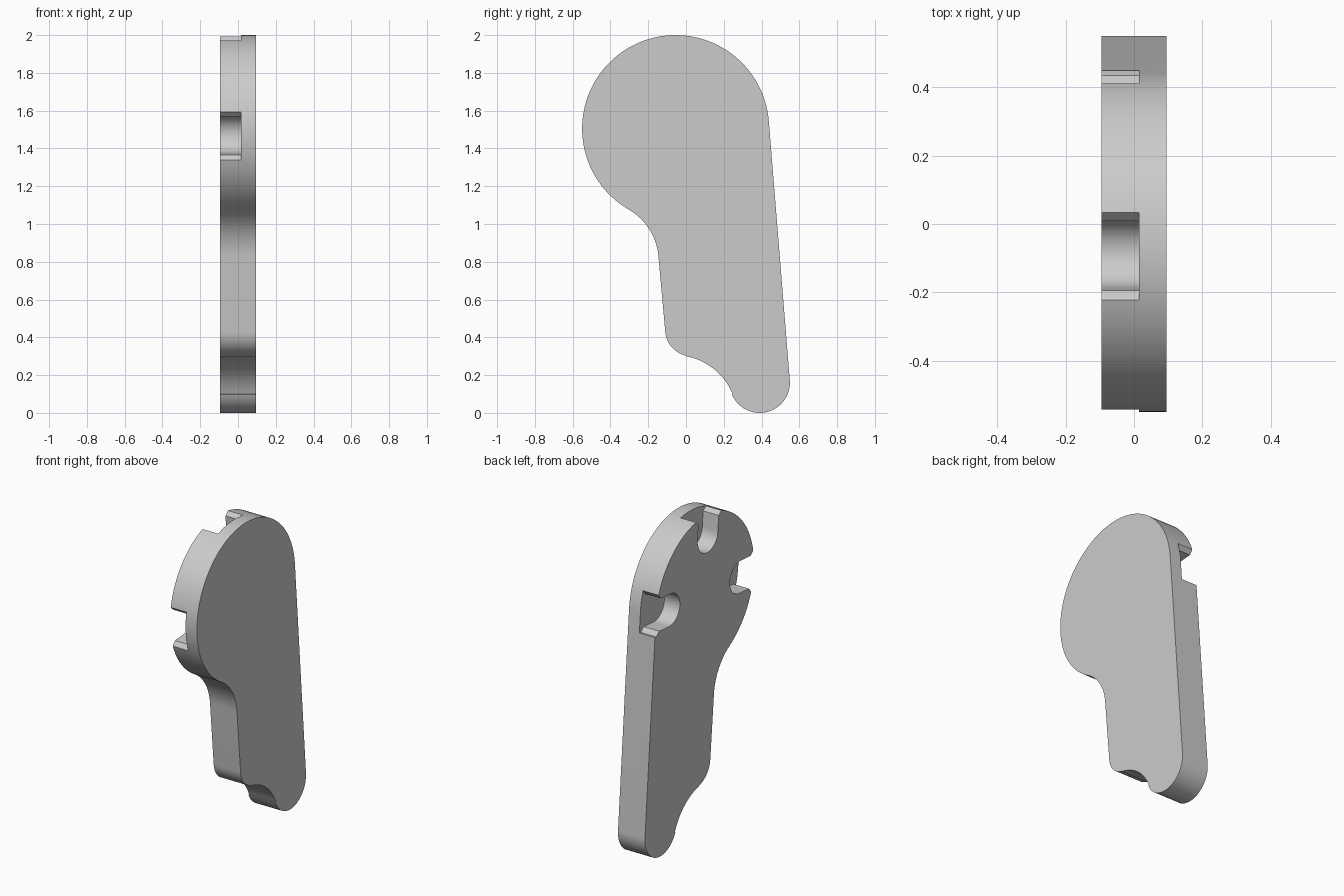
import bpy
import bmesh
from math import cos, sin, radians

if "Cube" in bpy.data.objects:
    bpy.data.objects.remove(bpy.data.objects["Cube"])

TILT = radians(4.7)               # lean of the straight edges and slots
HEAD, HEAD_R = (-0.055, 1.505), 0.495
X_BACK, X_FLOOR, X_FACE = -0.095, 0.015, 0.095

grey = bpy.data.materials.new("plain grey")
grey.use_nodes = True
grey.diffuse_color = (0.6, 0.6, 0.6, 1)
grey.node_tree.nodes["Principled BSDF"].inputs["Base Color"].default_value = (0.6, 0.6, 0.6, 1)


def arc(centre, radius, start, end, steps):
    """Points in the side plane (y, z) along an arc, angles in degrees."""
    angles = [radians(start + (end - start) * i / steps) for i in range(steps + 1)]
    return [(centre[0] + radius * cos(a), centre[1] + radius * sin(a)) for a in angles]


def extrude_profile(name, points, x0, x1):
    """Solid made by sweeping a side profile from x0 to x1."""
    bm = bmesh.new()
    face = bm.faces.new([bm.verts.new((x0, y, z)) for y, z in points])
    swept = bmesh.ops.extrude_face_region(bm, geom=[face])["geom"]
    moved = [v for v in swept if isinstance(v, bmesh.types.BMVert)]
    bmesh.ops.translate(bm, verts=moved, vec=(x1 - x0, 0, 0))
    bmesh.ops.recalc_face_normals(bm, faces=bm.faces)
    mesh = bpy.data.meshes.new(name)
    bm.to_mesh(mesh)
    bm.free()
    mesh.materials.append(grey)
    obj = bpy.data.objects.new(name, mesh)
    bpy.context.collection.objects.link(obj)
    return obj


# Lever outline: round head, neck, heel, underside hollow and tip
outline = (arc(HEAD, HEAD_R, 4.7, 240, 72)
           + arc((-0.46, 0.803), 0.315, 60, 4.7, 20)
           + arc((0.03, 0.44), 0.14, 184.7, 259, 16)
           + arc((-0.062, -0.029), 0.335, 79, 22.6, 18)
           + arc((0.39, 0.16), 0.16, 202.6, 364.7, 36))
lever = extrude_profile("lever_plate", outline, X_BACK, X_FACE)

# Round-ended slot with a flared mouth, drawn along its axis from the head centre
HALF, MOUTH, END, RIM = 0.102, 0.13, 0.355, 0.48
slot = (arc((END, 0), HALF, 90, 270, 20)
        + [(RIM - 0.025, -HALF), (RIM, -MOUTH), (0.6, -MOUTH),
           (0.6, MOUTH), (RIM, MOUTH), (RIM - 0.025, HALF)])

bpy.context.view_layer.objects.active = lever
for label, turn in (("back", 0), ("top", 90), ("front", 180)):
    a = TILT + radians(turn)
    points = [(HEAD[0] + u * cos(a) - v * sin(a), HEAD[1] + u * sin(a) + v * cos(a))
              for u, v in slot]
    cutter = extrude_profile(label + "_slot_cutter", points, X_BACK - 0.1, X_FLOOR)
    cutter.hide_render = True
    cut = lever.modifiers.new(label + "_slot", "BOOLEAN")
    cut.operation = "DIFFERENCE"
    cut.solver = "EXACT"
    cut.object = cutter
    bpy.ops.object.modifier_apply(modifier=cut.name)
    bpy.data.objects.remove(cutter)

# Smooth curved rims with crisp edges
bpy.ops.object.select_all(action="DESELECT")
lever.select_set(True)
bpy.ops.object.shade_smooth_by_angle(angle=radians(30))
